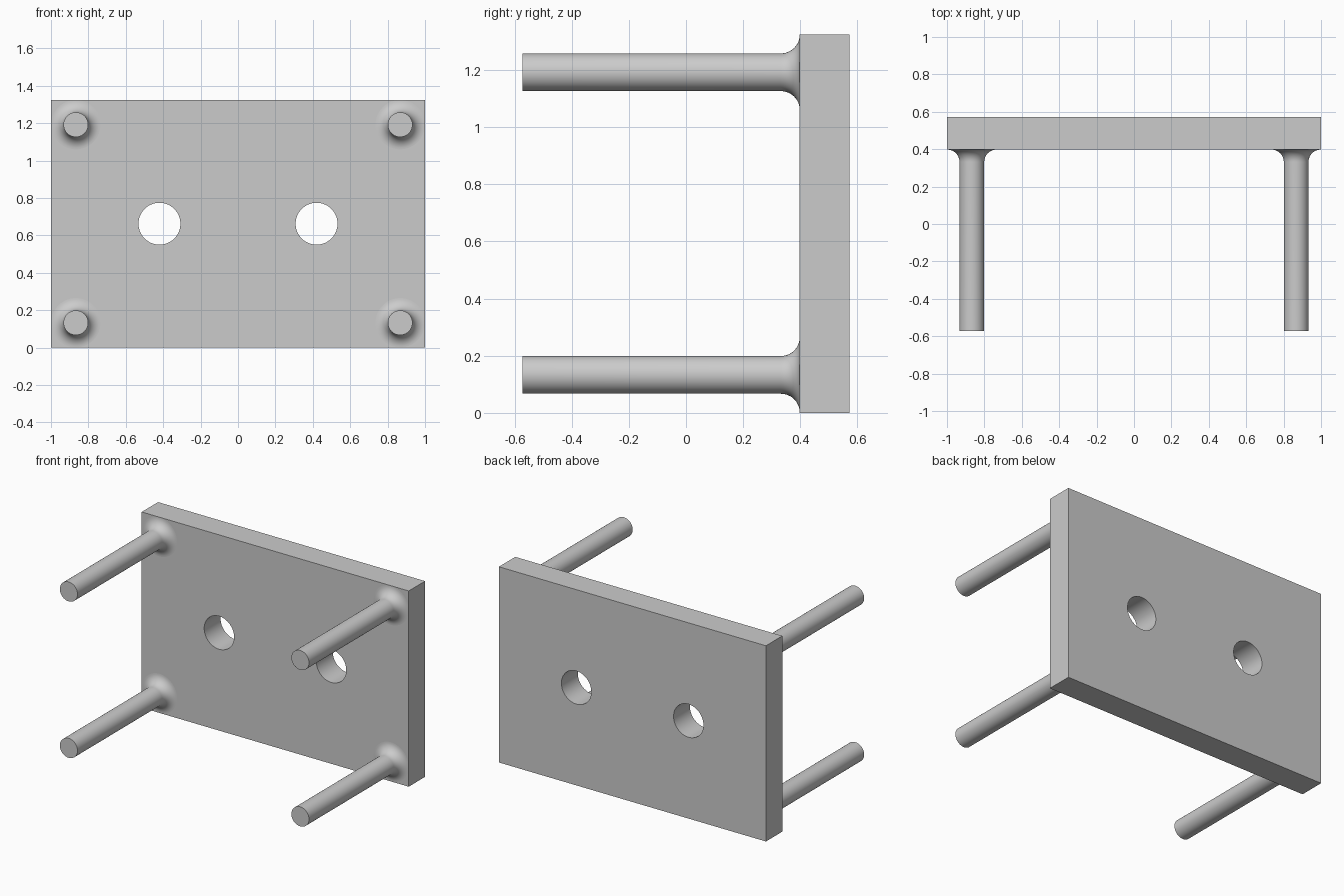
import bpy
import bmesh
from math import pi, sin, cos, radians
from mathutils import Matrix, Vector

cube = bpy.data.objects.get("Cube")
if cube:
    bpy.data.objects.remove(cube, do_unlink=True)

WIDTH, HEIGHT = 2.0, 1.325
FRONT, BACK, TIP = 0.398, 0.573, -0.573
PEG_R, FILLET = 0.066, 0.066
PEG_X, PEG_Z = 0.867, 0.133
HOLE_X, HOLE_R = 0.42, 0.112
SIDES = 64

grey = bpy.data.materials.new("plain grey")
grey.use_nodes = True
colour = (0.6, 0.6, 0.6, 1)
grey.diffuse_color = colour
grey.node_tree.nodes["Principled BSDF"].inputs["Base Color"].default_value = colour


def make_object(name, bm):
    bmesh.ops.recalc_face_normals(bm, faces=bm.faces)
    mesh = bpy.data.meshes.new(name)
    bm.to_mesh(mesh)
    bm.free()
    mesh.materials.append(grey)
    obj = bpy.data.objects.new(name, mesh)
    bpy.context.collection.objects.link(obj)
    return obj


def activate(obj):
    bpy.ops.object.select_all(action='DESELECT')
    obj.select_set(True)
    bpy.context.view_layer.objects.active = obj


def smooth(obj):
    activate(obj)
    bpy.ops.object.shade_smooth_by_angle(angle=radians(30))


# Back plate
bm = bmesh.new()
bmesh.ops.create_cube(bm, size=1, matrix=Matrix.Translation(
    (0, (FRONT + BACK) / 2, HEIGHT / 2)) @ Matrix.Diagonal((WIDTH, BACK - FRONT, HEIGHT, 1)))
plate = make_object("plate", bm)

# Two round through holes
bm = bmesh.new()
for side in (-1, 1):
    place = Matrix.Translation((side * HOLE_X, (FRONT + BACK) / 2, HEIGHT / 2))
    bmesh.ops.create_cone(bm, cap_ends=True, segments=SIDES, radius1=HOLE_R,
                          radius2=HOLE_R, depth=0.5,
                          matrix=place @ Matrix.Rotation(pi / 2, 4, 'X'))
cutter = make_object("hole_cutter", bm)
cutter.hide_render = True
cut = plate.modifiers.new("holes", 'BOOLEAN')
cut.operation, cut.solver, cut.object = 'DIFFERENCE', 'EXACT', cutter
activate(plate)
bpy.ops.object.modifier_apply(modifier=cut.name)
bpy.data.objects.remove(cutter, do_unlink=True)
smooth(plate)


# Pegs: a turned profile flaring into the plate, with its root buried
def add_peg(name, x, z):
    profile = [(0, TIP), (PEG_R, TIP)]
    for i in range(13):
        a = pi / 2 * i / 12
        profile.append((PEG_R + FILLET * (1 - cos(a)), FRONT - FILLET * (1 - sin(a))))
    profile += [(PEG_R, FRONT + 0.02), (0, FRONT + 0.02)]
    bm = bmesh.new()
    verts = [bm.verts.new((r, y, 0)) for r, y in profile]
    edges = [bm.edges.new(pair) for pair in zip(verts, verts[1:])]
    bmesh.ops.spin(bm, geom=verts + edges, cent=(0, 0, 0), axis=(0, 1, 0),
                   angle=2 * pi, steps=SIDES)
    bmesh.ops.remove_doubles(bm, verts=bm.verts, dist=0.0001)
    bmesh.ops.translate(bm, verts=bm.verts, vec=Vector((x, 0, z)))
    smooth(make_object(name, bm))


for side, x in (("left", PEG_X), ("right", -PEG_X)):
    for level, z in (("lower", PEG_Z), ("upper", HEIGHT - PEG_Z)):
        add_peg(f"{level}_{side}_peg", x, z)
